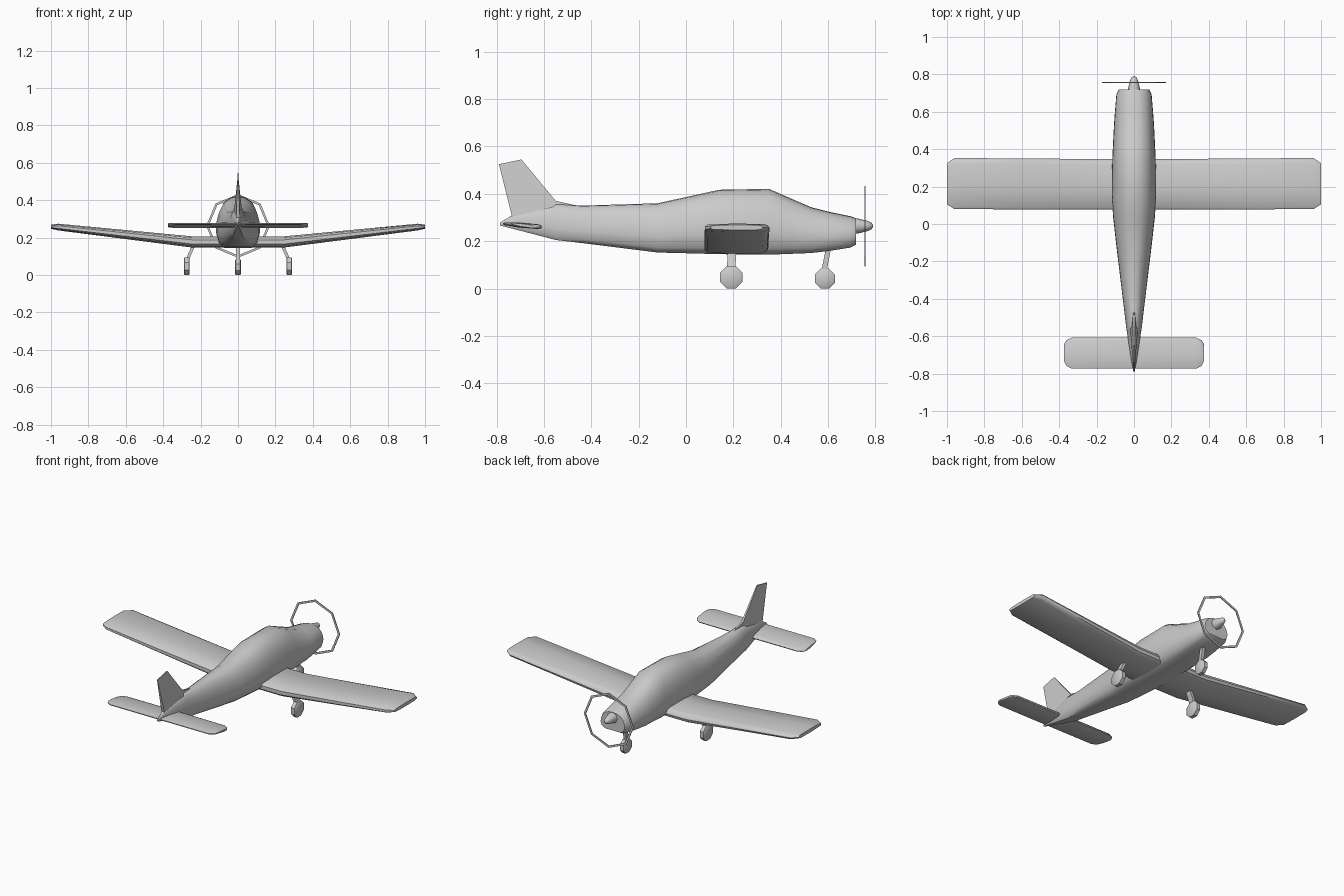
import bpy, bmesh, math
from mathutils import Vector

if "Cube" in bpy.data.objects:
    bpy.data.objects.remove(bpy.data.objects["Cube"])


def finish(name, bm, angle=40):
    bmesh.ops.recalc_face_normals(bm, faces=bm.faces)
    me = bpy.data.meshes.new(name)
    bm.to_mesh(me)
    bm.free()
    ob = bpy.data.objects.new(name, me)
    bpy.context.collection.objects.link(ob)
    bpy.ops.object.select_all(action='DESELECT')
    ob.select_set(True)
    bpy.context.view_layer.objects.active = ob
    bpy.ops.object.shade_smooth_by_angle(angle=math.radians(angle))
    return ob


def loft(name, rings, angle=40, closed=False):
    """Skin a list of equal-length point rings; cap the ends unless closed."""
    bm = bmesh.new()
    rows = [[bm.verts.new(p) for p in r] for r in rings]
    pairs = list(zip(rows, rows[1:])) + ([(rows[-1], rows[0])] if closed else [])
    for a, b in pairs:
        for i in range(len(a)):
            j = (i + 1) % len(a)
            bm.faces.new((a[i], a[j], b[j], b[i]))
    if not closed:
        bm.faces.new(rows[0])
        bm.faces.new(rows[-1])
    return finish(name, bm, angle)


# Fuselage: one rounded section shape scaled along the body
HALF = [(0.62, 0.0), (0.9, 0.1), (1.0, 0.32), (0.98, 0.5), (0.86, 0.7), (0.64, 0.89), (0.3, 0.985)]


def body_ring(y, w, zb, zt):
    side = [(w * x, y, zb + (zt - zb) * t) for x, t in HALF]
    return side + [(0, y, zt)] + [(-x, yy, z) for x, yy, z in reversed(side)]


stations = [  # y, half width, bottom, top
    (-0.785, 0.004, 0.266, 0.279), (-0.73, 0.015, 0.252, 0.312),
    (-0.55, 0.042, 0.205, 0.358), (-0.44, 0.055, 0.192, 0.350),
    (-0.12, 0.094, 0.152, 0.360), (0.04, 0.112, 0.148, 0.395),
    (0.14, 0.118, 0.145, 0.417), (0.35, 0.116, 0.143, 0.421),
    (0.43, 0.112, 0.146, 0.386), (0.53, 0.107, 0.150, 0.343),
    (0.60, 0.102, 0.158, 0.325), (0.695, 0.094, 0.173, 0.305),
    (0.718, 0.082, 0.185, 0.297)]
loft("fuselage", [body_ring(*s) for s in stations], 45)

# Spinner
loft("spinner", [[(r * math.cos(a), y, 0.264 + r * math.sin(a))
                  for a in [k * math.tau / 8 for k in range(8)]]
                 for y, r in [(0.70, 0.034), (0.725, 0.032), (0.765, 0.022), (0.782, 0.015), (0.79, 0.005)]], 50)

# Propeller arc: thin octagonal hoop
hoop = []
for k in range(8):
    a = k * math.tau / 8
    hoop.append([(r * math.sin(a), y, 0.262 + r * math.cos(a))
                 for r, y in [(0.170, 0.753), (0.170, 0.758), (0.157, 0.758), (0.157, 0.753)]])
loft("propeller_arc", hoop, 20, closed=True)


# Wings and tailplane: blunt section swept across the span
def wing_ring(x, y0, y1, z, t, tail, slope=0.0):
    """tail = trailing edge thickness fraction."""
    c = y1 - y0
    sec = [(0, -tail * 0.5), (0.04, -tail), (0.4, -1), (0.9, -0.95), (0.98, -0.55),
           (1, 0), (0.97, 0.6), (0.9, 0.95), (0.4, 1), (0.04, tail), (0, tail * 0.5)]
    return [(x, y0 + c * u, z + t * v - slope * (u - 0.5)) for u, v in sec]


def mirrored(half_rings):
    return [[(-x, y, z) for x, y, z in r] for r in reversed(half_rings)] + half_rings


loft("wing", mirrored([
    wing_ring(0.24, 0.078, 0.348, 0.176, 0.030, 0.75),
    wing_ring(0.60, 0.078, 0.350, 0.216, 0.024, 0.75),
    wing_ring(0.96, 0.080, 0.353, 0.256, 0.018, 0.75),
    wing_ring(1.0, 0.105, 0.325, 0.258, 0.011, 0.75)]), 40)

loft("tailplane", mirrored([
    wing_ring(0.02, -0.772, -0.608, 0.267, 0.011, 0.5, 0.014),
    wing_ring(0.335, -0.772, -0.608, 0.267, 0.010, 0.5, 0.014),
    wing_ring(0.362, -0.758, -0.622, 0.267, 0.009, 0.5, 0.014),
    wing_ring(0.373, -0.735, -0.642, 0.267, 0.006, 0.5, 0.014)]), 40)

# Fin with a dorsal fillet at the front: y, z, half thickness
fin = [(-0.735, 0.305, 0.010), (-0.79, 0.525, 0.002), (-0.695, 0.545, 0.003),
       (-0.55, 0.370, 0.006), (-0.46, 0.350, 0.003), (-0.55, 0.335, 0.022)]
loft("fin", [[(s * t, y, z) for y, z, t in fin] for s in (-1, 1)], 30)


# Wheels: octagonal, narrowing to the outer rim
def wheel(name, x, y, r, w):
    R = r / math.cos(math.pi / 8)
    loft(name, [[(x + dx, y + q * math.cos(a), r + q * math.sin(a))
                 for a in [(k + 0.5) * math.tau / 8 for k in range(8)]]
                for dx, q in [(-w, R * 0.85), (-w * 0.7, R), (w * 0.7, R), (w, R * 0.85)]], 40)


def strut(name, bottom, top, hx, hy):
    loft(name, [[(p[0] + sx * hx, p[1] + sy * hy, p[2])
                 for sx, sy in [(-1, -1), (1, -1), (1, 1), (-1, 1)]]
                for p in (Vector(bottom), Vector(top))], 30)


wheel("nose_wheel", 0, 0.587, 0.042, 0.016)
strut("nose_strut", (0, 0.582, 0.07), (0, 0.602, 0.17), 0.010, 0.011)
for s, side in ((-1, "left"), (1, "right")):
    wheel(side + "_main_wheel", s * 0.274, 0.191, 0.047, 0.016)
    strut(side + "_main_strut", (s * 0.272, 0.191, 0.08), (s * 0.234, 0.194, 0.165), 0.009, 0.018)
